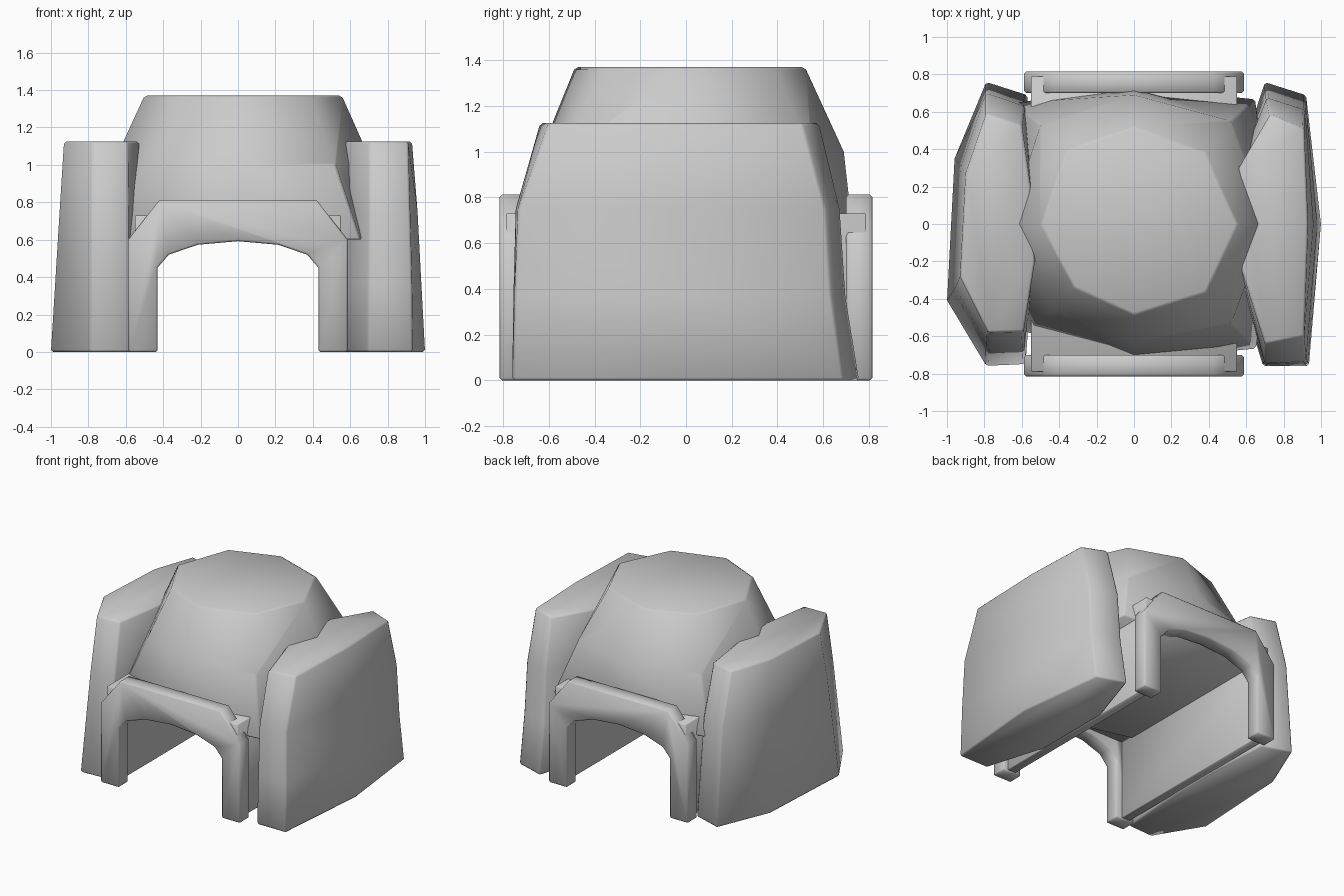
import bpy, bmesh

if "Cube" in bpy.data.objects:
    bpy.data.objects.remove(bpy.data.objects["Cube"])


def finish(name, bm, bevel):
    """Smooth-shaded object whose hard edges get a narrow rounding."""
    bmesh.ops.recalc_face_normals(bm, faces=bm.faces)
    for f in bm.faces:
        f.smooth = True
    mesh = bpy.data.meshes.new(name)
    bm.to_mesh(mesh)
    bm.free()
    obj = bpy.data.objects.new(name, mesh)
    bpy.context.collection.objects.link(obj)
    mod = obj.modifiers.new("soft_edges", 'BEVEL')
    mod.width = bevel
    mod.segments = 1
    mod.limit_method = 'ANGLE'
    mod.angle_limit = 1.0
    return obj


def loft(name, rings, bevel):
    """Closed solid through (z, outline) rings with equal point counts."""
    bm = bmesh.new()
    loops = [[bm.verts.new((x, y, z)) for x, y in pts] for z, pts in rings]
    n = len(loops[0])
    for a, b in zip(loops, loops[1:]):
        for i in range(n):
            j = (i + 1) % n
            bm.faces.new((a[i], a[j], b[j], b[i]))
    bm.faces.new(loops[0])
    bm.faces.new(loops[-1])
    return finish(name, bm, bevel)


def arch(name, outer, inner, y0, y1, bevel):
    """Extrude a symmetric arch; half profiles run from foot to crown."""
    def full(half):
        return half + [(-x, z) for x, z in reversed(half) if x > 0]
    pts = full(outer) + full(inner)[::-1]
    bm = bmesh.new()
    face = bm.faces.new([bm.verts.new((x, y0, z)) for x, z in pts])
    ext = bmesh.ops.extrude_face_region(bm, geom=[face])
    moved = [v for v in ext["geom"] if isinstance(v, bmesh.types.BMVert)]
    bmesh.ops.translate(bm, verts=moved, vec=(0, y1 - y0, 0))
    return finish(name, bm, bevel)


# Side rocks
loft("right_rock", [
    (0, [(.70, .76), (.92, .69), (1.0, 0), (.935, -.76), (.69, -.76), (.55, -.30), (.55, .30)]),
    (.37, [(.705, .70), (.92, .635), (.98, 0), (.93, -.75), (.695, -.755), (.555, -.28), (.555, .30)]),
    (.75, [(.71, .675), (.915, .61), (.96, 0), (.92, -.735), (.70, -.745), (.56, -.25), (.56, .30)]),
    (1.125, [(.73, .585), (.91, .51), (.93, 0), (.91, -.60), (.70, -.64), (.565, -.21), (.56, .30)]),
], .012)
loft("left_rock", [
    (0, [(-.79, .76), (-.57, .69), (-.54, .18), (-.54, -.20), (-.58, -.75), (-.79, -.76), (-1.0, -.41), (-.96, .35)]),
    (.73, [(-.79, .70), (-.585, .63), (-.54, .18), (-.53, -.20), (-.585, -.645), (-.785, -.65), (-.955, -.34), (-.925, .31)]),
    (1.125, [(-.79, .59), (-.60, .53), (-.55, .18), (-.53, -.20), (-.59, -.575), (-.78, -.58), (-.93, -.28), (-.90, .27)]),
], .012)

# Roof boulder
loft("roof_boulder", [
    (.60, [(0, .735), (.65, .67), (.75, 0), (.655, -.67), (0, -.73), (-.58, -.58), (-.70, 0), (-.65, .65)]),
    (1.0, [(0, .69), (.52, .55), (.72, 0), (.52, -.53), (0, -.635), (-.44, -.46), (-.67, 0), (-.50, .53)]),
    (1.37, [(0, .52), (.38, .385), (.555, 0), (.385, -.365), (0, -.485), (-.32, -.34), (-.50, 0), (-.36, .395)]),
], .012)

# Tunnel lining, slightly poking out through the arch shoulders
arch("tunnel_lining", [(.55, 0.01), (.55, .73)], [(.48, 0.01), (.48, .61)], -.788, .788, .004)

# Entrance arches, front and back
for label, s in (("front", -1), ("back", 1)):
    arch(label + "_arch",
         [(.587, 0), (.587, .60), (.42, .812)],
         [(.43, 0), (.43, .45), (.37, .52), (.215, .573), (0, .592)],
         s * .70, s * .815, .01)
